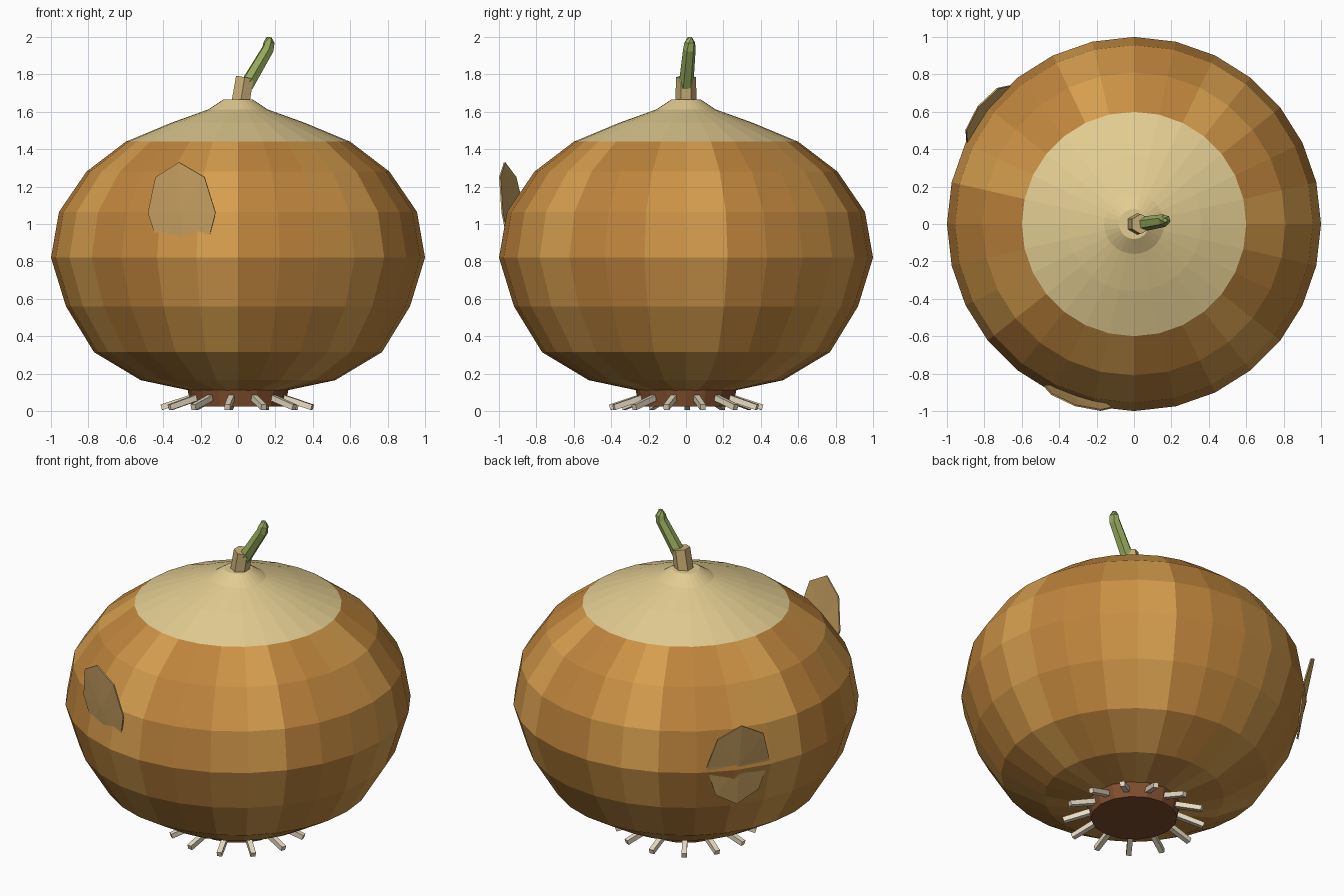
import bpy, bmesh
from math import sin, cos, pi, radians
from mathutils import Vector

if "Cube" in bpy.data.objects:
    bpy.data.objects.remove(bpy.data.objects["Cube"])


def mat(name, r, g, b):
    m = bpy.data.materials.new(name)
    lin = [((c / 255 + 0.055) / 1.055) ** 2.4 for c in (r, g, b)]
    m.diffuse_color = (*lin, 1)
    m.use_nodes = True
    m.node_tree.nodes["Principled BSDF"].inputs["Base Color"].default_value = m.diffuse_color
    return m


SKIN_LIGHT = mat("skin_light", 214, 158, 78)
SKIN_MID = mat("skin_mid", 203, 146, 69)
SKIN_DARK = mat("skin_dark", 190, 132, 60)
CREAM = mat("dry_cream", 226, 204, 145)
NECK = mat("neck_tan", 205, 178, 122)
GREEN = mat("shoot_green", 150, 170, 92)
BROWN = mat("root_plate_brown", 128, 78, 46)
ROOT = mat("root_pale", 232, 220, 195)
FLAKE = mat("flake_tan", 208, 168, 102)


def finish(name, bm, mats):
    bmesh.ops.recalc_face_normals(bm, faces=bm.faces[:])
    me = bpy.data.meshes.new(name)
    bm.to_mesh(me)
    bm.free()
    for m in mats:
        me.materials.append(m)
    ob = bpy.data.objects.new(name, me)
    bpy.context.collection.objects.link(ob)
    return ob


def skin_rings(bm, rings, pattern=(0,)):
    """Bridge rings of points with quads and close both ends."""
    vs = [[bm.verts.new(p) for p in ring] for ring in rings]
    n = len(vs[0])
    for a, b in zip(vs, vs[1:]):
        for i in range(n):
            j = (i + 1) % n
            f = bm.faces.new((a[i], a[j], b[j], b[i]))
            f.material_index = pattern[i % len(pattern)]
    bm.faces.new(vs[0][::-1])
    bm.faces.new(vs[-1])


def lathe(name, profile, n, mats, pattern=(0,)):
    bm = bmesh.new()
    rings = [[(r * cos(2 * pi * i / n), r * sin(2 * pi * i / n), z) for i in range(n)]
             for r, z in profile]
    skin_rings(bm, rings, pattern)
    return finish(name, bm, mats)


def tube(bm, pts, radii, n, turn=0.0):
    pts = [Vector(p) for p in pts]
    rings = []
    for k, p in enumerate(pts):
        d = pts[min(k + 1, len(pts) - 1)] - pts[max(k - 1, 0)]
        q = d.to_track_quat('Z', 'Y')
        rings.append([p + q @ Vector((radii[k] * cos(2 * pi * i / n + turn),
                                      radii[k] * sin(2 * pi * i / n + turn), 0))
                      for i in range(n)])
    skin_rings(bm, rings)


# Bulb with striped skin
lathe("bulb", [(0.26, 0.11), (0.52, 0.165), (0.77, 0.315), (0.92, 0.56), (1.0, 0.82),
               (0.957, 1.065), (0.81, 1.28), (0.6, 1.44)], 28,
      [SKIN_LIGHT, SKIN_MID, SKIN_DARK], (0, 2, 2, 1))

# Dry cream shoulder
lathe("shoulder", [(0.6, 1.44), (0.36, 1.54), (0.16, 1.612), (0.08, 1.665)], 28, [CREAM])

# Neck stub
bm = bmesh.new()
tube(bm, [(0.012, 0, 1.64), (0.036, 0, 1.785)], [0.056, 0.054], 6)
finish("neck", bm, [NECK])

# Bent green shoot
bm = bmesh.new()
tube(bm, [(0.045, 0, 1.74), (0.16, 0.018, 1.935), (0.166, 0.02, 1.97), (0.166, 0.02, 2.0)],
     [0.04, 0.034, 0.03, 0.012], 6)
finish("green_shoot", bm, [GREEN])

# Root plate
lathe("root_plate", [(0.25, 0.025), (0.27, 0.115)], 16, [BROWN])

# Rootlets around the plate
bm = bmesh.new()
for k in range(13):
    a = radians(12.8) + 2 * pi * k / 13
    tube(bm, [(0.2 * cos(a), 0.2 * sin(a), 0.088), (0.41 * cos(a), 0.41 * sin(a), 0.02)],
         [0.023, 0.021], 4, pi / 4)
finish("rootlets", bm, [ROOT])


# Peeling skin flakes: octagons wrapped on the bulb, tilted outward at the top
def flake(name, azimuth, zc, r_mid, out_top, in_low):
    bm = bmesh.new()
    rim = []
    for k in range(8):
        u, v = cos(k * pi / 4), sin(k * pi / 4)
        r = r_mid + (out_top if v > 0 else in_low) * v
        a = radians(azimuth) + 0.193 * u
        rim.append(bm.verts.new((r * cos(a), r * sin(a), zc + 0.27 * v)))
    a = radians(azimuth)
    mid = bm.verts.new((r_mid * cos(a), r_mid * sin(a), zc))
    for k in range(8):
        bm.faces.new((mid, rim[k], rim[(k + 1) % 8]))
    ob = finish(name, bm, [FLAKE])
    s = ob.modifiers.new("thickness", 'SOLIDIFY')
    s.thickness = 0.008
    s.offset = 0


flake("front_flake", 252, 1.06, 0.99, 0.03, 0.045)
flake("back_flake", 143, 0.85, 0.993, 0.05, 0.045)
